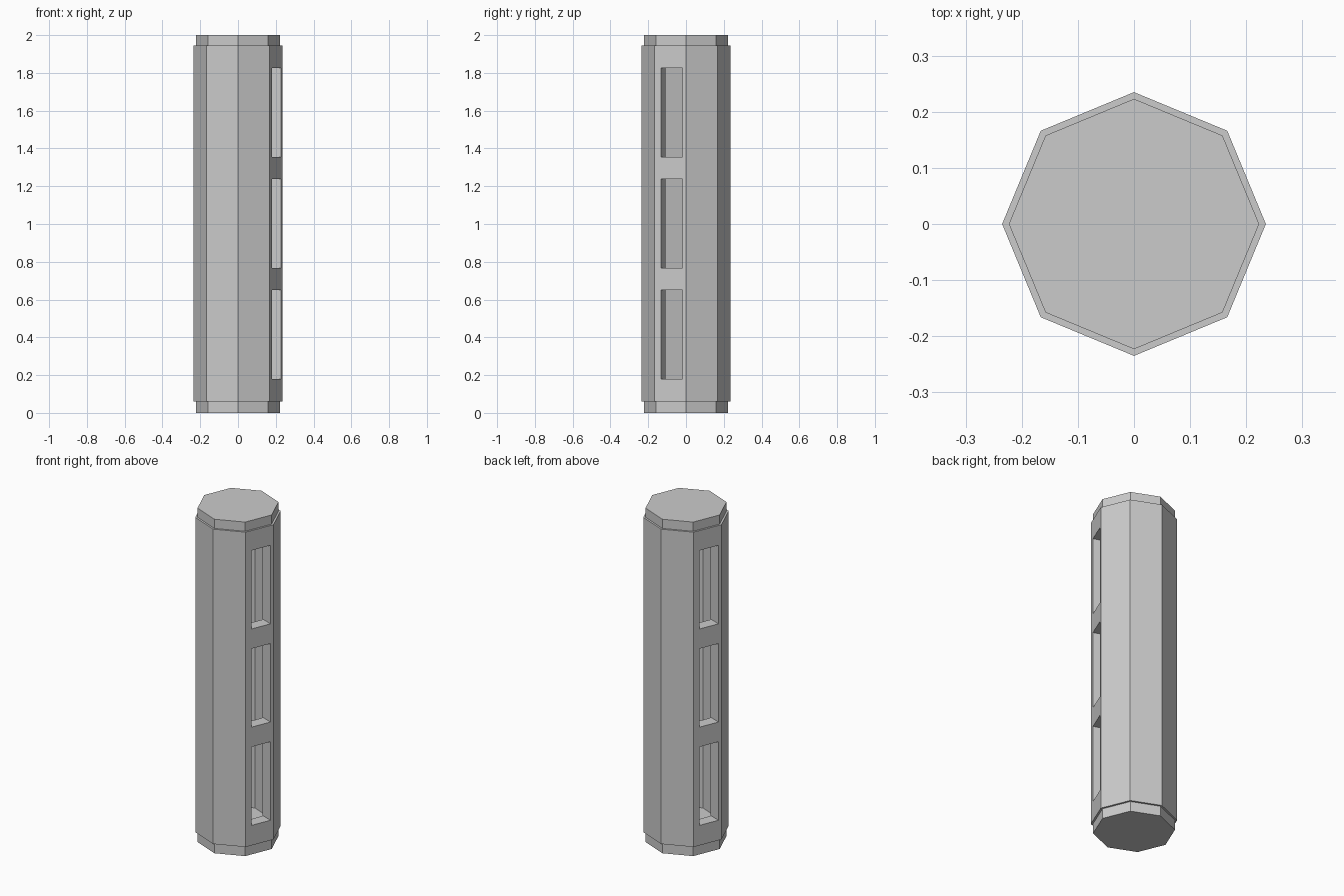
import bpy
from math import radians

if "Cube" in bpy.data.objects:
    bpy.data.objects.remove(bpy.data.objects["Cube"])


def prism(name, radius, z0, z1):
    """Eight-sided prism with corners on the x and y axes."""
    bpy.ops.mesh.primitive_cylinder_add(vertices=8, radius=radius, depth=z1 - z0,
                                        location=(0, 0, (z0 + z1) / 2))
    ob = bpy.context.object
    ob.name = name
    return ob


def cut(target, cutter):
    cutter.hide_render = True
    cutter.hide_set(True)
    mod = target.modifiers.new(cutter.name, 'BOOLEAN')
    mod.operation = 'DIFFERENCE'
    mod.solver = 'EXACT'
    mod.object = cutter


# Column shell and the slightly narrower end caps
shell = prism("column_shell", 0.235, 0.06, 1.945)
prism("bottom_cap", 0.223, 0.0, 0.06)
prism("top_cap", 0.223, 1.945, 2.0)

# Hollow interior
cut(shell, prism("interior_cutter", 0.16, 0.125, 1.88))

# Three window slots, each passing through two opposite sides
for i in range(3):
    bpy.ops.mesh.primitive_cube_add(size=1, location=(0, 0, 0.415 + i * 0.588),
                                    rotation=(0, 0, radians(-20)))
    slot = bpy.context.object
    slot.name = f"window_cutter_{i + 1}"
    slot.scale = (1.0, 0.123, 0.47)
    cut(shell, slot)

# Bake the cuts and remove the helpers
bpy.context.view_layer.update()
mesh = bpy.data.meshes.new_from_object(
    shell.evaluated_get(bpy.context.evaluated_depsgraph_get()))
shell.modifiers.clear()
shell.data = mesh
for ob in list(bpy.data.objects):
    if "cutter" in ob.name:
        bpy.data.objects.remove(ob)
